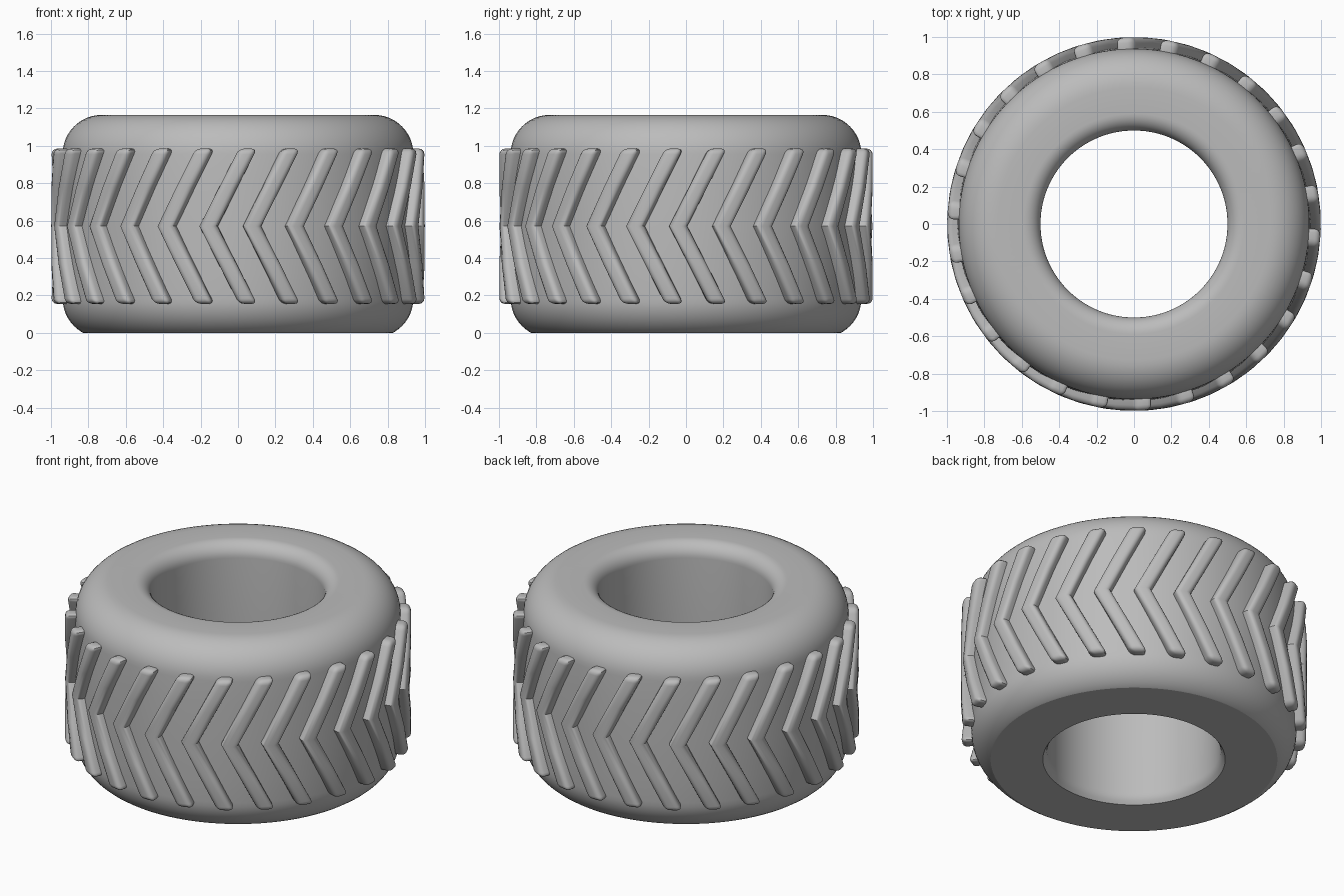
import bpy
import bmesh
from math import sin, cos, pi, radians

cube = bpy.data.objects.get("Cube")
if cube:
    bpy.data.objects.remove(cube, do_unlink=True)

MID = 0.57          # height of the tread centre line
TOP = 1.165
LUGS = 26
STEPS = 104

rubber = bpy.data.materials.new("grey_rubber")
rubber.use_nodes = True
grey = (0.5, 0.5, 0.5, 1.0)
rubber.diffuse_color = grey
shader = rubber.node_tree.nodes["Principled BSDF"]
shader.inputs["Base Color"].default_value = grey
shader.inputs["Roughness"].default_value = 0.7


def finish(bm, name, smooth_angle, bevel_width=0.0):
    bmesh.ops.recalc_face_normals(bm, faces=bm.faces)
    mesh = bpy.data.meshes.new(name)
    bm.to_mesh(mesh)
    bm.free()
    mesh.materials.append(rubber)
    obj = bpy.data.objects.new(name, mesh)
    bpy.context.collection.objects.link(obj)
    bpy.ops.object.select_all(action='DESELECT')
    obj.select_set(True)
    bpy.context.view_layer.objects.active = obj
    if bevel_width:
        bevel = obj.modifiers.new("rounded_edges", 'BEVEL')
        bevel.width = bevel_width
        bevel.segments = 4
        bevel.limit_method = 'ANGLE'
        bevel.angle_limit = radians(62)
        bpy.ops.object.modifier_apply(modifier=bevel.name)
    bpy.ops.object.shade_smooth_by_angle(angle=radians(smooth_angle))


def arc(r, z, rx, rz, start, end, steps):
    angles = [radians(start + (end - start) * i / steps) for i in range(steps + 1)]
    return [(r + rx * cos(a), z + rz * sin(a)) for a in angles]


# Casing: upper half profile (radius, height), mirrored, cut flat below, lathed
half = [(0.945, MID), (0.943, 0.82)]
half += arc(0.73, 0.955, 0.208, TOP - 0.955, 0, 90, 12)      # shoulder
half += arc(0.59, TOP - 0.09, 0.09, 0.09, 90, 180, 9)        # bore lip
lower = [(r, 2 * MID - z) for r, z in half[:0:-1]]
inner = [p for p in lower if p[1] > 0 and p[0] < 0.6]
outer = [p for p in lower if p[1] > 0 and p[0] > 0.6]
profile = half + inner + [(0.526, 0), (0.827, 0)] + outer

bm = bmesh.new()
ring = [bm.verts.new((r, 0, z)) for r, z in profile]
edges = [bm.edges.new((v, ring[(i + 1) % len(ring)])) for i, v in enumerate(ring)]
bmesh.ops.spin(bm, geom=ring + edges, cent=(0, 0, 0), axis=(0, 0, 1),
               angle=2 * pi, steps=STEPS, use_merge=True)
bmesh.ops.remove_doubles(bm, verts=bm.verts, dist=0.0001)
finish(bm, "tyre_casing", 20)


# Chevron lugs: each is a bent bar that leads at the centre line
def add_lug(bm, end_angle):
    sweep, half_width, reach = 0.22, 0.05, 0.415
    sections = []
    for t in (-1, -0.5, 0, 0.5, 1):
        lead = end_angle - sweep * (1 - abs(t))
        section = []
        for r, side in ((0.90, -1), (0.90, 1), (1.0, 1), (1.0, -1)):
            a = lead + side * half_width
            section.append(bm.verts.new((r * cos(a), r * sin(a), MID + reach * t)))
        sections.append(section)
    for low, high in zip(sections, sections[1:]):
        for i in range(4):
            j = (i + 1) % 4
            bm.faces.new((low[i], low[j], high[j], high[i]))
    bm.faces.new(sections[0])
    bm.faces.new(sections[-1])


bm = bmesh.new()
for k in range(LUGS):
    add_lug(bm, radians(-86.8) + 2 * pi * k / LUGS)
finish(bm, "tread_lugs", 35, bevel_width=0.03)
